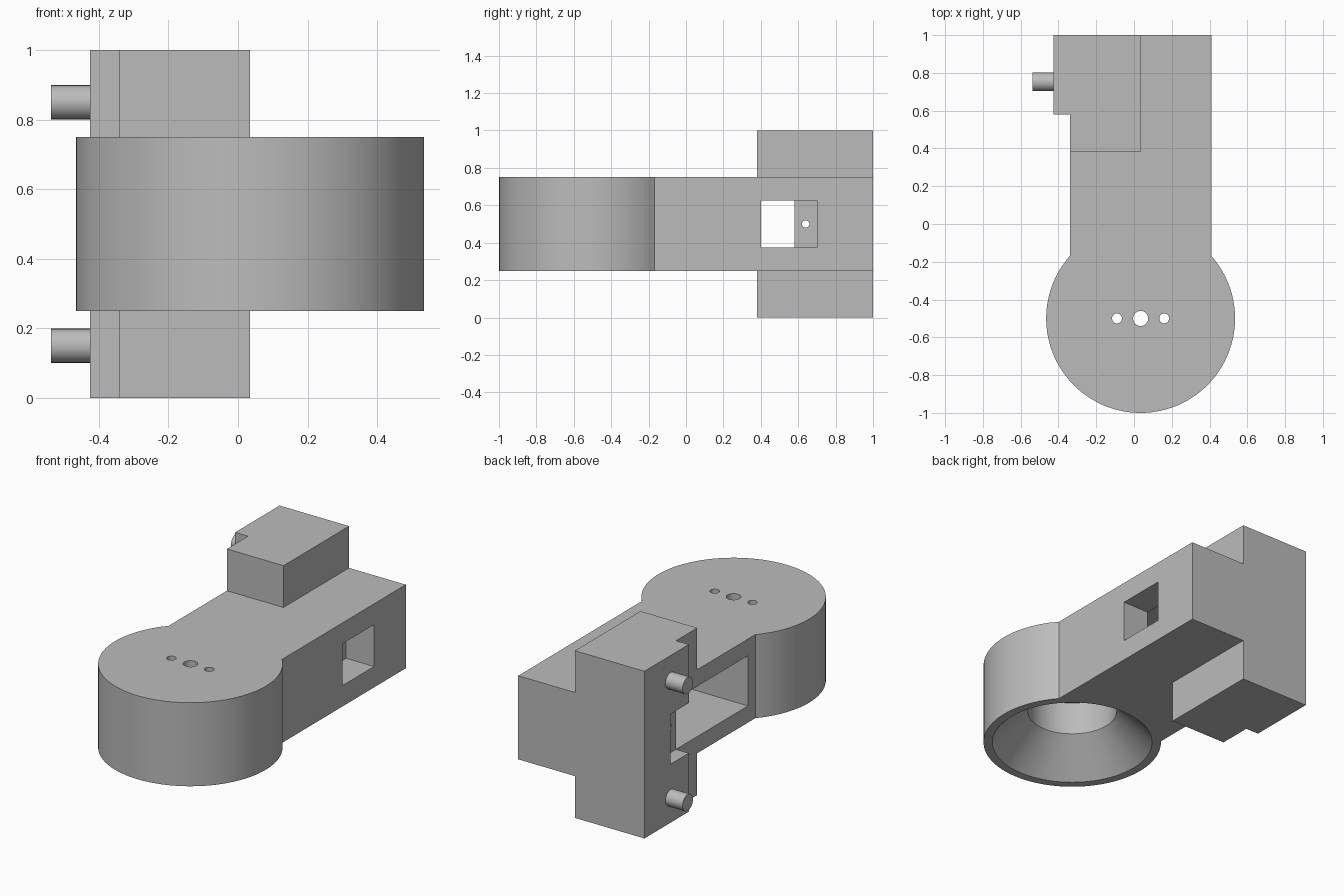
import bpy, bmesh, math
from mathutils import Matrix

cube = bpy.data.objects.get("Cube")
if cube:
    bpy.data.objects.remove(cube, do_unlink=True)

grey = bpy.data.materials.new("plain grey")
grey.use_nodes = True
colour = (0.5, 0.5, 0.5, 1)
grey.diffuse_color = colour
grey.node_tree.nodes["Principled BSDF"].inputs["Base Color"].default_value = colour

CX, CY, R = 0.035, -0.5, 0.5      # hub centre and radius
LOW, HIGH = 0.25, 0.75            # arm underside and top
ARM_L, ARM_R = -0.34, 0.41        # arm sides
PAD = -0.425                      # outer face of the mounting pad


def finish(name, bm):
    bmesh.ops.recalc_face_normals(bm, faces=bm.faces)
    mesh = bpy.data.meshes.new(name)
    bm.to_mesh(mesh)
    bm.free()
    mesh.materials.append(grey)
    obj = bpy.data.objects.new(name, mesh)
    bpy.context.collection.objects.link(obj)
    return obj


def prism(name, outline, z0, z1):
    bm = bmesh.new()
    face = bm.faces.new([bm.verts.new((x, y, z0)) for x, y in outline])
    new = bmesh.ops.extrude_face_region(bm, geom=[face])["geom"]
    top = [v for v in new if isinstance(v, bmesh.types.BMVert)]
    bmesh.ops.translate(bm, verts=top, vec=(0, 0, z1 - z0))
    return finish(name, bm)


def box(name, x0, x1, y0, y1, z0, z1):
    return prism(name, [(x0, y0), (x1, y0), (x1, y1), (x0, y1)], z0, z1)


def rod(name, start, length, r0, r1=None, axis="Z", seg=32):
    bm = bmesh.new()
    turn = Matrix.Rotation(math.pi / 2, 4, "Y") if axis == "X" else Matrix()
    place = Matrix.Translation(start) @ turn @ Matrix.Translation((0, 0, length / 2))
    bmesh.ops.create_cone(bm, cap_ends=True, segments=seg, radius1=r0,
                          radius2=r0 if r1 is None else r1, depth=length, matrix=place)
    return finish(name, bm)


def combine(target, tool, operation):
    tool.hide_render = True
    mod = target.modifiers.new(operation.lower(), "BOOLEAN")
    mod.operation, mod.solver, mod.object = operation, "EXACT", tool
    bpy.context.view_layer.objects.active = target
    bpy.ops.object.modifier_apply(modifier=mod.name)
    bpy.data.objects.remove(tool, do_unlink=True)


# Keyhole-shaped arm: round hub running into a straight bar
a_right = math.acos((ARM_R - CX) / R)
a_left = math.acos((ARM_L - CX) / R)
sweep = 2 * math.pi - (a_right - a_left) * -1
steps = 80
outline = [(CX + R * math.cos(a_left + sweep * i / steps),
            CY + R * math.sin(a_left + sweep * i / steps)) for i in range(steps)]
outline += [(ARM_R, CY + R * math.sin(a_right)), (ARM_R, 1), (ARM_L, 1)]
body = prism("arm_body", outline, LOW, HIGH)

# Tall end block with a stepped mounting pad
combine(body, prism("end_block", [(ARM_L, 0.38), (CX, 0.38), (CX, 1), (PAD, 1),
                                  (PAD, 0.58), (ARM_L, 0.58)], 0, 1), "UNION")

# Side pocket, its shallow recess, the cable window and the screw hole
cutters = [
    box("pocket", -0.6, 0.235, -0.1, 0.58, 0.35, 0.65),
    box("pad_recess", -0.6, ARM_L, 0.5, 0.755, 0.35, 0.65),
    box("cable_window", 0.235 - 0.01, 0.6, 0.4, 0.7, 0.375, 0.625),
    rod("screw_hole", (-0.4, 0.64, 0.5), 0.7, 0.02, axis="X", seg=20),
]
# Flared hollow under the hub, rising into a round well
cutters += [
    rod("flare", (CX, CY, LOW - 0.02), 0.22, 0.47, 0.25, seg=80),
    rod("well", (CX, CY, 0.4), 0.25, 0.25, seg=80),
]
# Three holes through the hub top
for dx, r in ((-0.125, 0.026), (0, 0.04), (0.125, 0.026)):
    cutters.append(rod("hub_hole", (CX + dx, CY, 0.6), 0.3, r, seg=24))
for cutter in cutters:
    combine(body, cutter, "DIFFERENCE")

# Two pegs on the pad
parts = [body]
for name, z in (("lower_peg", 0.15), ("upper_peg", 0.85)):
    parts.append(rod(name, (-0.538, 0.752, z), 0.13, 0.049, axis="X"))

for obj in parts:
    bpy.ops.object.select_all(action="DESELECT")
    obj.select_set(True)
    bpy.context.view_layer.objects.active = obj
    bpy.ops.object.shade_smooth_by_angle(angle=math.radians(30))
